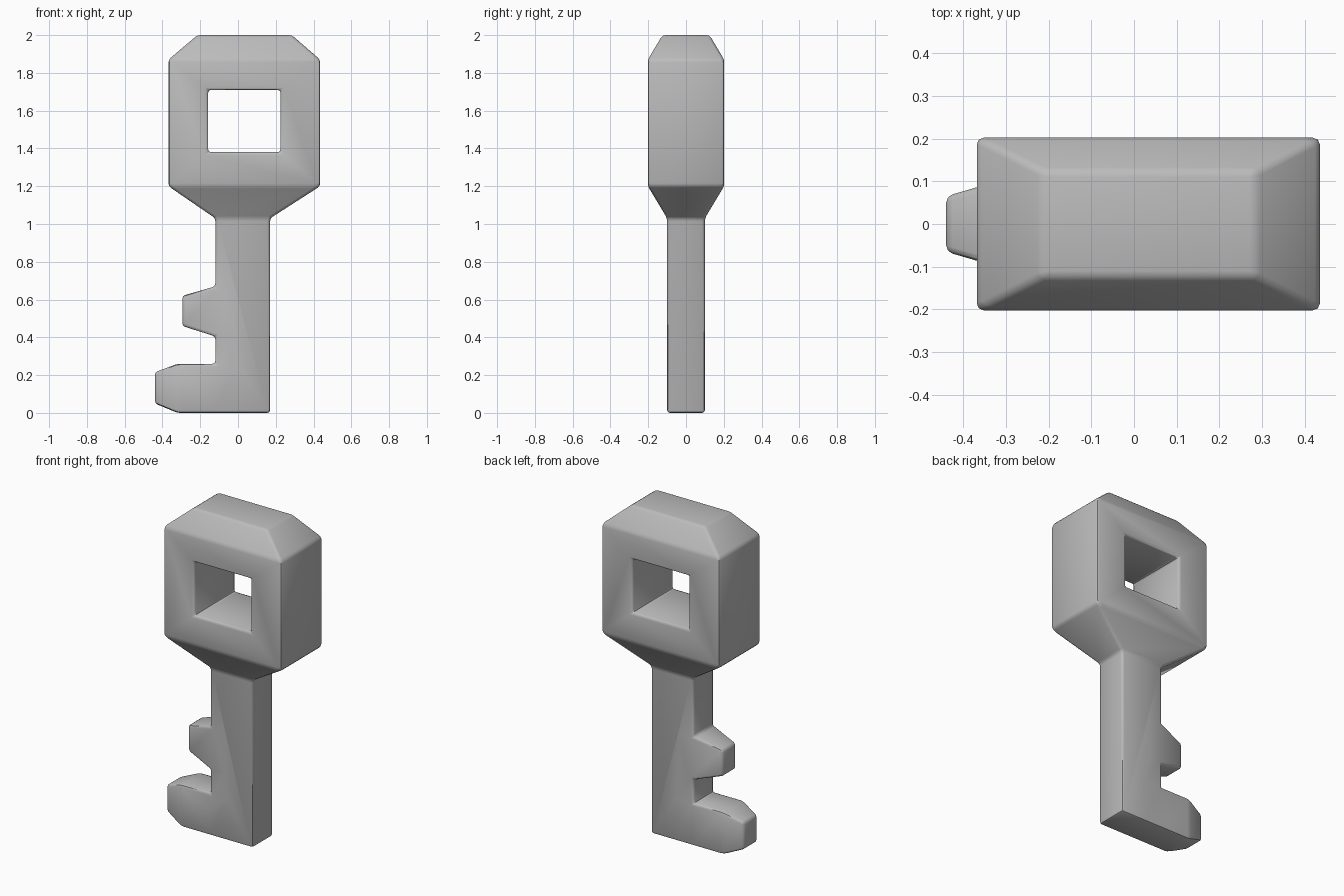
import bpy
import bmesh
import math

if "Cube" in bpy.data.objects:
    bpy.data.objects.remove(bpy.data.objects["Cube"])

grey = bpy.data.materials.new("plain_grey")
grey.use_nodes = True
colour = (0.5, 0.5, 0.5, 1)
grey.diffuse_color = colour
grey.node_tree.nodes["Principled BSDF"].inputs["Base Color"].default_value = colour


def loft(name, sections, place):
    """Rectangular sections (station, low, high, half_depth) joined into a solid."""
    bm = bmesh.new()
    rings = []
    for s, lo, hi, d in sections:
        corners = ((lo, -d), (hi, -d), (hi, d), (lo, d))
        rings.append([bm.verts.new(place(s, u, y)) for u, y in corners])
    for a, b in zip(rings, rings[1:]):
        for i in range(4):
            j = (i + 1) % 4
            bm.faces.new((a[i], a[j], b[j], b[i]))
    bm.faces.new(rings[0][::-1])
    bm.faces.new(rings[-1])
    bmesh.ops.recalc_face_normals(bm, faces=bm.faces)
    mesh = bpy.data.meshes.new(name)
    bm.to_mesh(mesh)
    bm.free()
    mesh.materials.append(grey)
    ob = bpy.data.objects.new(name, mesh)
    bpy.context.collection.objects.link(ob)
    return ob


def upright(s, u, y):
    return (u, y, s)


def sideways(s, u, y):
    return (s, y, u)


# Shaft flaring into the chamfered head
key = loft("key", [(0, -0.12, 0.17, 0.1), (1.03, -0.12, 0.17, 0.1),
                   (1.2, -0.368, 0.435, 0.202), (1.87, -0.368, 0.435, 0.202),
                   (2, -0.215, 0.285, 0.125)], upright)

# Two tapered teeth
lower_tooth = loft("lower_tooth", [(-0.44, 0.05, 0.215, 0.065), (-0.32, 0, 0.26, 0.1),
                                   (0.0, 0, 0.26, 0.1)], sideways)
upper_tooth = loft("upper_tooth", [(-0.295, 0.46, 0.62, 0.065), (-0.12, 0.405, 0.67, 0.1),
                                   (-0.02, 0.405, 0.67, 0.1)], sideways)

# Square window through the head
window = loft("window_cutter", [(1.38, -0.158, 0.225, 0.5),
                                (1.71, -0.158, 0.225, 0.5)], upright)

for part, operation in ((lower_tooth, "UNION"), (upper_tooth, "UNION"),
                        (window, "DIFFERENCE")):
    mod = key.modifiers.new(part.name, "BOOLEAN")
    mod.object = part
    mod.operation = operation
    mod.solver = "EXACT"

# Softened edges
bevel = key.modifiers.new("soft_edges", "BEVEL")
bevel.width = 0.015
bevel.segments = 2
bevel.limit_method = "ANGLE"
bevel.angle_limit = math.radians(15)

# Bake the modifiers, then drop the helper solids
bpy.context.view_layer.update()
graph = bpy.context.evaluated_depsgraph_get()
baked = bpy.data.meshes.new_from_object(key.evaluated_get(graph))
key.modifiers.clear()
key.data = baked
for part in (lower_tooth, upper_tooth, window):
    bpy.data.objects.remove(part)

bpy.ops.object.select_all(action="DESELECT")
key.select_set(True)
bpy.context.view_layer.objects.active = key
bpy.ops.object.shade_smooth_by_angle(angle=math.radians(40))
